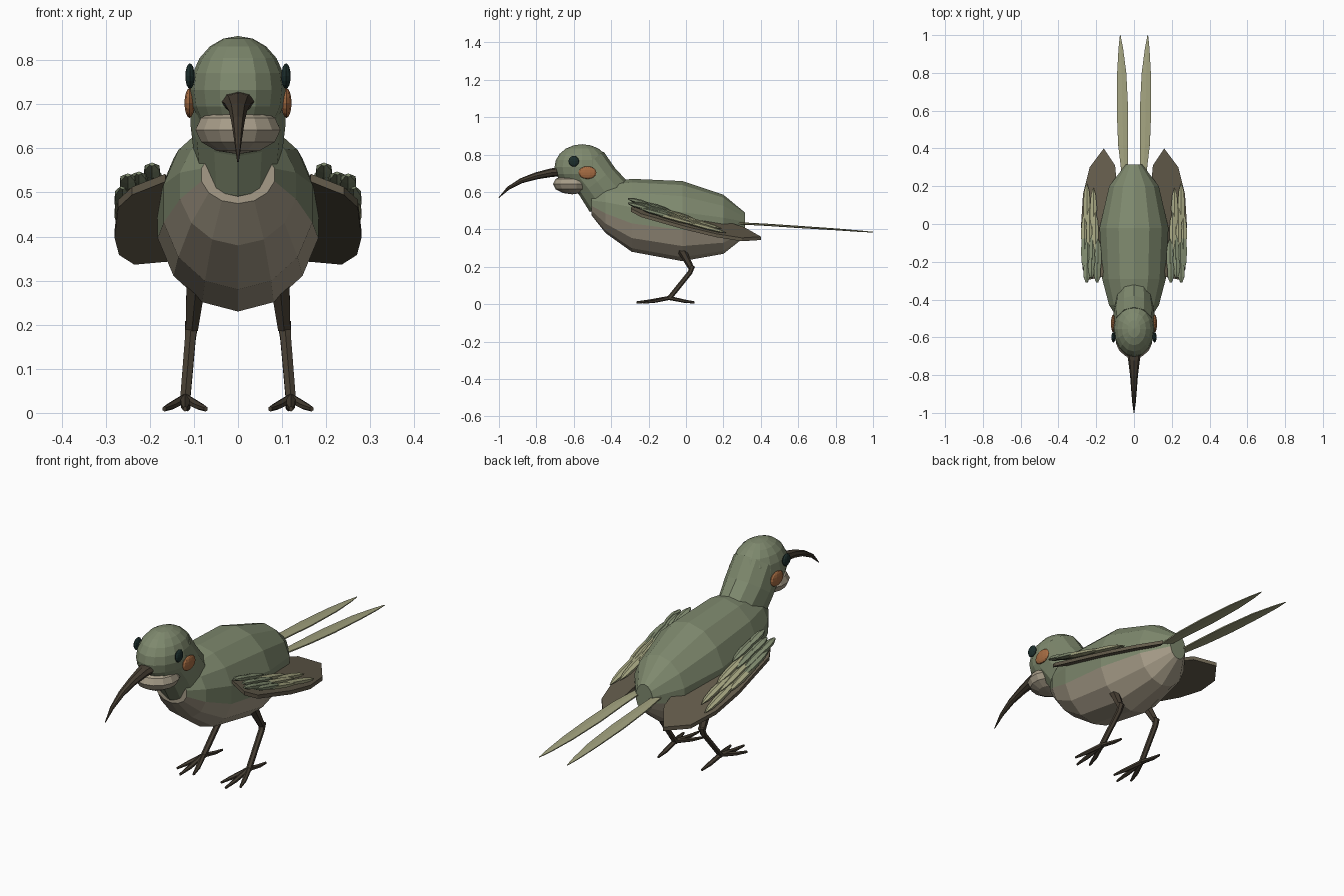
import bpy, bmesh, math
from mathutils import Vector

if "Cube" in bpy.data.objects:
    bpy.data.objects.remove(bpy.data.objects["Cube"])


def paint(name, r, g, b):
    m = bpy.data.materials.new(name)
    m.diffuse_color = (r, g, b, 1)
    m.use_nodes = True
    m.node_tree.nodes["Principled BSDF"].inputs["Base Color"].default_value = m.diffuse_color
    return m


GREEN = paint("olive", .21, .25, .155)
BEIGE = paint("beige", .38, .33, .245)
BROWN = paint("brown", .06, .047, .032)
WING = paint("wing_brown", .125, .105, .07)
LIGHT = paint("pale_olive", .36, .36, .21)
ORANGE = paint("orange", .38, .15, .055)
DARK = paint("eye_dark", .012, .028, .026)


def finish(name, bm, *mats):
    bmesh.ops.recalc_face_normals(bm, faces=bm.faces)
    me = bpy.data.meshes.new(name)
    bm.to_mesh(me)
    bm.free()
    ob = bpy.data.objects.new(name, me)
    bpy.context.collection.objects.link(ob)
    for m in mats:
        me.materials.append(m)
    return ob


def loft(name, stations, mats, n=6, upright=False):
    """Elliptic rings (x, y, z, half width, half height) joined along a path."""
    bm = bmesh.new()
    pts = [Vector(s[:3]) for s in stations]
    rings = []
    for i, s in enumerate(stations):
        t = (pts[min(i + 1, len(pts) - 1)] - pts[max(i - 1, 0)]).normalized()
        if upright:
            t = Vector((0, 1, 0))
        side = Vector((1, 0, 0))
        side = (side - t * side.dot(t)).normalized()
        up = side.cross(t)
        rings.append([bm.verts.new(pts[i] + side * s[3] * math.sin(a) + up * s[4] * math.cos(a))
                      for a in (math.tau * k / n for k in range(n))])
    for a, b in zip(rings, rings[1:]):
        for k in range(n):
            bm.faces.new((a[k], a[(k + 1) % n], b[(k + 1) % n], b[k]))
    bm.faces.new(rings[0])
    bm.faces.new(rings[-1])
    return finish(name, bm, *mats)


def ball(name, loc, size, mat, u=16, v=10):
    bm = bmesh.new()
    bmesh.ops.create_uvsphere(bm, u_segments=u, v_segments=v, radius=1)
    for p in bm.verts:
        p.co = Vector([c * k + o for c, k, o in zip(p.co, size, loc)])
    return finish(name, bm, mat)


# Body with pale belly
body = loft("body", [(0, -.505, .54, .085, .065), (0, -.43, .515, .135, .135),
                     (0, -.29, .475, .173, .195), (0, -.02, .444, .187, .214),
                     (0, .2, .427, .135, .158), (0, .315, .425, .045, .065)],
            (GREEN, BEIGE), 14, True)
for f in body.data.polygons:
    c = f.center
    if f.normal.z < -.2 or (c.y < -.47 and f.normal.y < -.9):
        f.material_index = 1

# Neck, head, chin
loft("neck", [(0, -.54, .74, .105, .125), (0, -.475, .655, .108, .12), (0, -.41, .57, .098, .13)],
     (GREEN,), 12)
ball("head", (0, -.555, .733), (.108, .148, .122), GREEN)
ball("chin", (0, -.607, .642), (.099, .104, .055), BEIGE, 14, 6)

# Curved beak
loft("beak", [(0, -.66, .708, .042, .024), (0, -.72, .703, .031, .023), (0, -.80, .686, .021, .019),
              (0, -.88, .66, .015, .014), (0, -.95, .62, .009, .009), (0, -1, .57, .002, .002)],
     (BROWN,), 8)


def wing_z(x, y):
    return .455 - .27 * y - .45 * (x - .2)


OUTLINE = [(.165, -.28), (.24, -.295), (.272, -.24), (.28, 0), (.27, .16), (.235, .3),
           (.16, .4), (.10, .31), (.088, .18), (.14, -.05)]

for s, tag in ((-1, "left"), (1, "right")):
    # Face details
    ball("eye_" + tag, (s * .109, -.6, .764), (.011, .028, .029), DARK, 10, 8)
    ball("wattle_" + tag, (s * .11, -.527, .703), (.012, .048, .034), ORANGE, 10, 8)

    # Wing plate
    bm = bmesh.new()
    lo = [bm.verts.new((s * x, y, wing_z(x, y) - .022)) for x, y in OUTLINE]
    hi = [bm.verts.new((s * x, y, wing_z(x, y) - .004)) for x, y in OUTLINE]
    bm.faces.new(lo)
    bm.faces.new(hi)
    for k in range(len(lo)):
        j = (k + 1) % len(lo)
        bm.faces.new((lo[k], lo[j], hi[j], hi[k]))
    finish("wing_" + tag, bm, WING)

    # Overlapping wing feathers: green coverts in front, pale ones behind
    for row, (y0, length, mat, xs) in enumerate([
            (-.06, .25, LIGHT, (.215, .25)),
            (-.18, .24, LIGHT, (.205, .235, .262)),
            (-.27, .19, GREEN, (.19, .22, .245, .262)),
            (-.31, .12, GREEN, (.195, .225, .25))]):
        for k, x in enumerate(xs):
            y1 = y0 + .025 * (k % 2)
            path = []
            for t, w in ((0, .3), (.25, .9), (.6, 1), (.85, .7), (1, .1)):
                y = y1 + t * length
                path.append((s * x, y, wing_z(x, y) + .008 + .005 * row, .021 * w, .013 * w))
            loft(f"wing_feather_{tag}_{row}_{k}", path, (mat,))

    # Long tail feather
    loft("tail_feather_" + tag, [(s * .05, .28, .432, .02, .006), (s * .058, .42, .425, .03, .006),
                                 (s * .061, .6, .413, .035, .006), (s * .065, .8, .4, .028, .005),
                                 (s * .07, .93, .39, .014, .004), (s * .073, 1, .385, .002, .002)],
         (LIGHT,))

    # Leg: thigh and shin
    loft("thigh_" + tag, [(s * .095, -.03, .30, .025, .025), (s * .105, .03, .19, .016, .015)], (BROWN,))
    loft("shin_" + tag, [(s * .105, .035, .205, .017, .014), (s * .108, .022, .17, .014, .013),
                         (s * .12, -.092, .028, .013, .013)], (BROWN,))

    # Toes: three forward, one back
    for k, (dx, y) in enumerate(((-.047, -.23), (0, -.265), (.047, -.22), (-.005, .045))):
        x = .12
        loft(f"toe_{tag}_{k}", [(s * x, -.09, .033, .012, .011),
                                (s * (x + dx * .65), -.09 + (y + .09) * .6, .016, .011, .009),
                                (s * (x + dx), y, .009, .005, .006)], (BROWN,))
